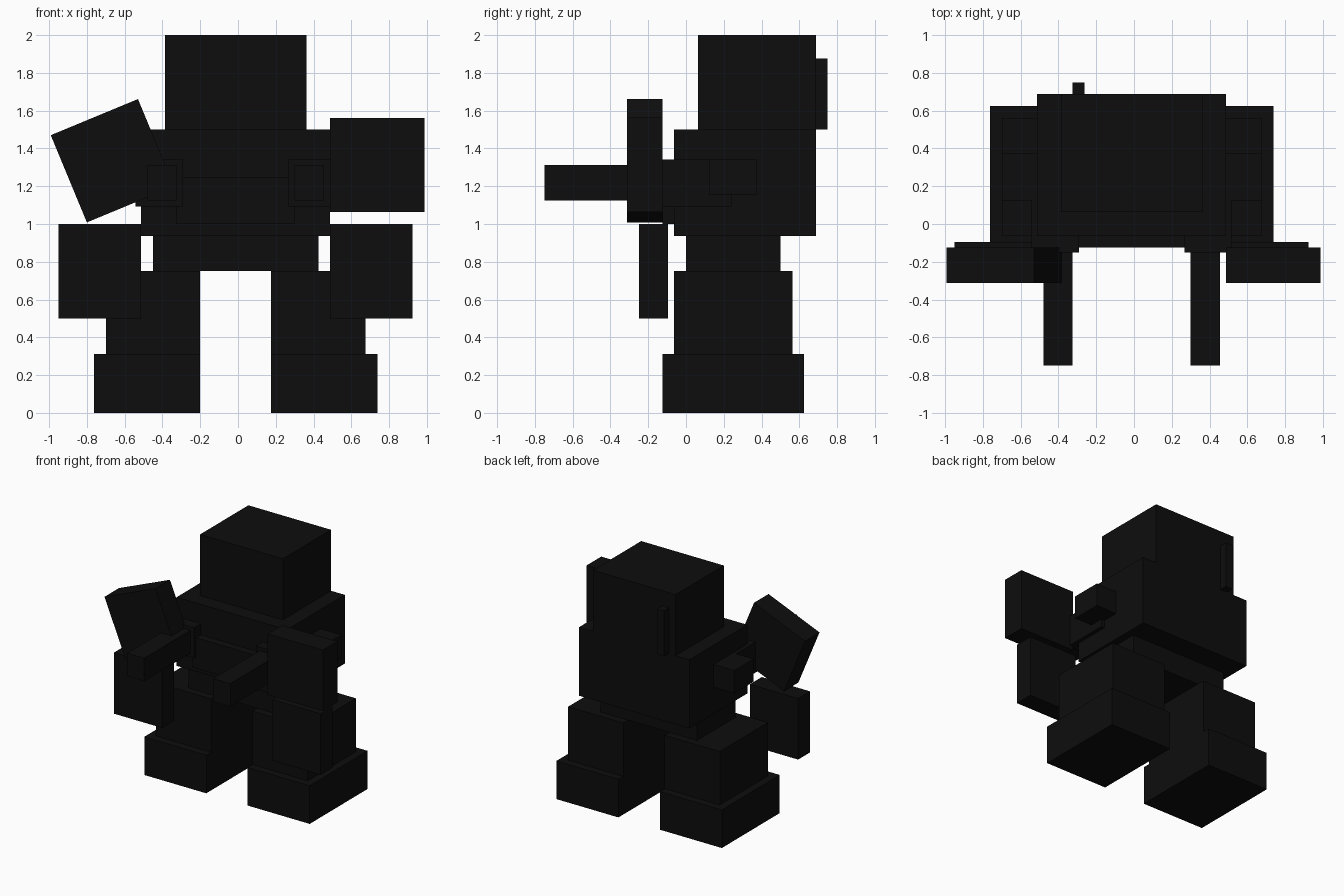
import bpy
import math
from mathutils import Matrix, Vector

if "Cube" in bpy.data.objects:
    bpy.data.objects.remove(bpy.data.objects["Cube"], do_unlink=True)

# One flat near-black colour
black = bpy.data.materials.new("soft_black")
black.use_nodes = True
colour = (0.004, 0.004, 0.004, 1)
black.diffuse_color = colour
black.node_tree.nodes["Principled BSDF"].inputs["Base Color"].default_value = colour

MID = -0.0125  # mirror plane of the body


def block(name, x, y, z, tilt=0):
    """Box from (min, max) pairs, turned about its own y axis."""
    size = Vector([b - a for a, b in (x, y, z)])
    bpy.ops.mesh.primitive_cube_add(size=1)
    ob = bpy.context.object
    ob.name = ob.data.name = name
    turn = Matrix.Rotation(math.radians(tilt), 4, "Y")
    ob.data.transform(turn @ Matrix.Diagonal((*size, 1)))
    ob.location = [(a + b) / 2 for a, b in (x, y, z)]
    ob.data.materials.append(black)
    return ob


def pair(name, x, y, z):
    """Left block and its mirrored right twin; x is measured from the mid plane."""
    a, b = x
    block("left_" + name, (MID + a, MID + b), y, z)
    block("right_" + name, (MID - b, MID - a), y, z)


# Head and trunk
block("head", (-0.3875, 0.3625), (0.0625, 0.6875), (1.5, 2))
block("antenna", (-0.325, -0.2625), (0.6875, 0.75), (1.5, 1.875))
block("torso", (-0.5125, 0.4875), (-0.0625, 0.6875), (0.9375, 1.5))
block("chest_panel", (-0.325, 0.3), (-0.125, -0.0625), (1, 1.25))
block("pelvis", (-0.45, 0.425), (0, 0.5), (0.75, 0.9375))

# Legs
pair("leg", (0.1875, 0.6875), (-0.0625, 0.5625), (0.3125, 0.75))
pair("foot", (0.1875, 0.75), (-0.125, 0.625), (0, 0.3125))

# Arms reaching forward
pair("shoulder", (0.5, 0.6875), (0.125, 0.375), (1.155, 1.3425))
pair("upper_arm", (0.28, 0.53), (-0.15, 0.24), (1.0925, 1.3425))
pair("forearm", (0.3125, 0.4675), (-0.75, -0.15), (1.125, 1.3125))

# Shield plates beside the arms
pair("lower_shield", (0.5, 0.9375), (-0.25, -0.095), (0.5, 1))
block("left_upper_shield", (0.4875, 0.9875), (-0.3125, -0.125), (1.0625, 1.5625))
block("right_upper_shield", (-0.915, -0.415), (-0.3125, -0.125), (1.085, 1.585), -22.5)
